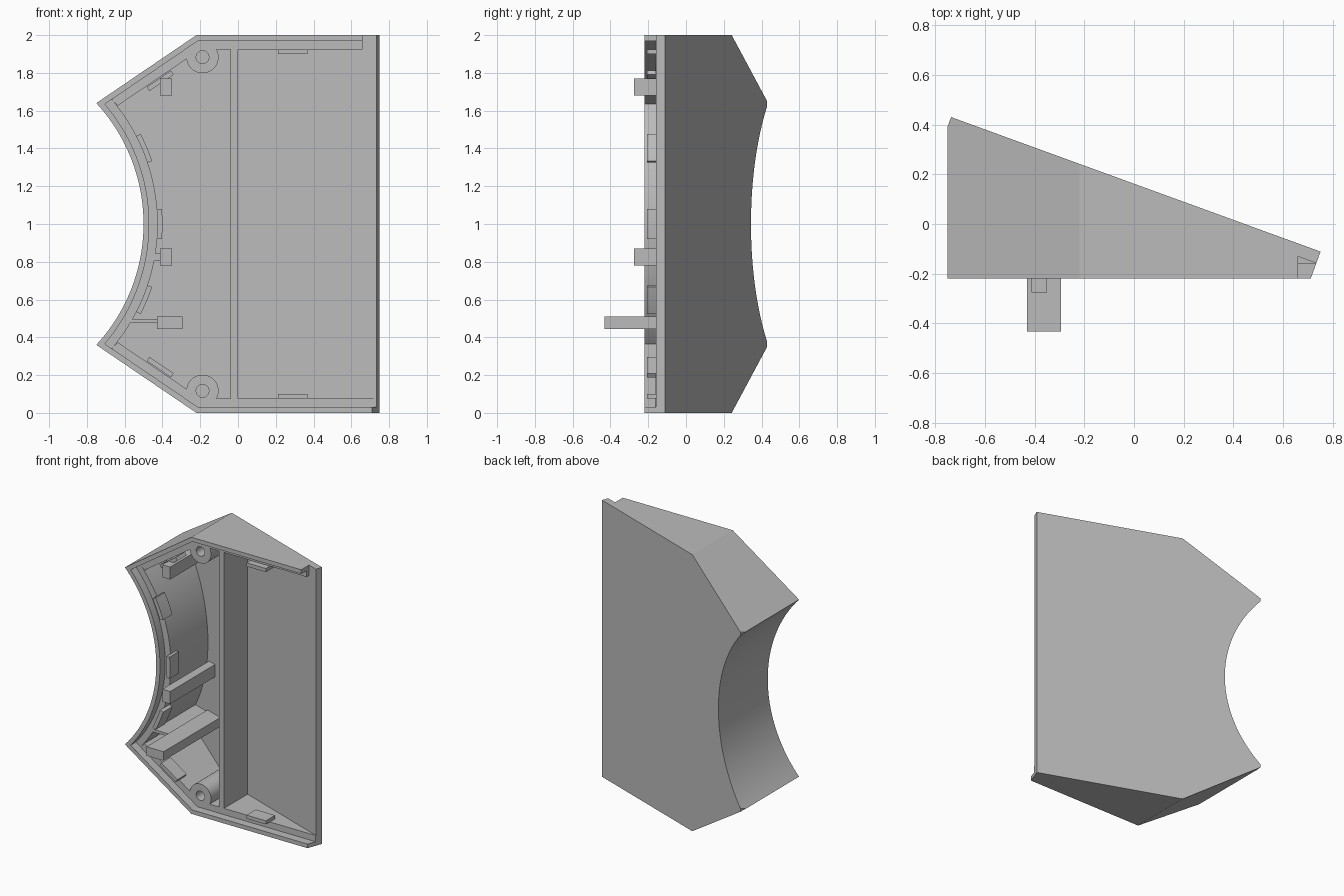
import bpy, bmesh, math
from mathutils import Vector

cube = bpy.data.objects.get("Cube")
if cube:
    bpy.data.objects.remove(cube, do_unlink=True)

grey = bpy.data.materials.new("light_grey")
grey.use_nodes = True
COLOUR = (0.5, 0.5, 0.5, 1)
grey.diffuse_color = COLOUR
grey.node_tree.nodes["Principled BSDF"].inputs["Base Color"].default_value = COLOUR

SLOPE = 0.364          # tilt of the back panel
FRONT, LEDGE = -0.22, -0.16
WALL, LIP = 0.075, 0.03
R, CX = 0.944, -1.444  # concave side arc


def back(x):
    return 0.162 - SLOPE * x


def floor(x):
    return back(x) - 0.053


def prism(name, pts, y0, y1, cuts=()):
    """Extrude an x-z outline from y0 to y1 (a number or a function of x)."""
    depth = y1 if callable(y1) else (lambda x: y1)
    bm = bmesh.new()
    a = [bm.verts.new((x, y0, z)) for x, z in pts]
    b = [bm.verts.new((x, depth(x), z)) for x, z in pts]
    bm.faces.new(a)
    bm.faces.new(b[::-1])
    n = len(pts)
    for i in range(n):
        j = (i + 1) % n
        bm.faces.new((a[j], a[i], b[i], b[j]))
    # Trim by planes and cap the openings
    for co, no in cuts:
        geom = bm.verts[:] + bm.edges[:] + bm.faces[:]
        bmesh.ops.bisect_plane(bm, geom=geom, plane_co=co, plane_no=no, clear_outer=True)
        bmesh.ops.holes_fill(bm, edges=[e for e in bm.edges if e.is_boundary], sides=0)
    bmesh.ops.recalc_face_normals(bm, faces=bm.faces)
    me = bpy.data.meshes.new(name)
    bm.to_mesh(me)
    bm.free()
    me.materials.append(grey)
    ob = bpy.data.objects.new(name, me)
    bpy.context.collection.objects.link(ob)
    return ob


def carve(ob, cutter):
    mod = ob.modifiers.new("cut", "BOOLEAN")
    mod.operation = "DIFFERENCE"
    mod.solver = "EXACT"
    mod.object = cutter
    bpy.context.view_layer.objects.active = ob
    bpy.ops.object.modifier_apply(modifier=mod.name)
    bpy.data.objects.remove(cutter, do_unlink=True)


def arc(radius, a0, a1, n):
    return [(CX + radius * math.cos(a0 + (a1 - a0) * i / n),
             1 + radius * math.sin(a0 + (a1 - a0) * i / n)) for i in range(n + 1)]


def outline(right):
    half = math.asin(0.64 / R)
    return [(-0.22, 0), (right, 0), (right, 2), (-0.22, 2)] + arc(R, half, -half, 40)


def inset(pts, d):
    out = []
    for i, p in enumerate(pts):
        p = Vector(p)
        e1 = (p - Vector(pts[i - 1])).normalized()
        e2 = (Vector(pts[(i + 1) % len(pts)]) - p).normalized()
        n1, n2 = Vector((-e1.y, e1.x)), Vector((-e2.y, e2.x))
        out.append(tuple(p + (n1 + n2) * d / (1 + n1.dot(n2))))
    return out


def rect(x0, x1, z0, z1):
    return [(x0, z0), (x1, z0), (x1, z1), (x0, z1)]


def circle(x, z, r, n=32):
    return [(x + r * math.cos(math.tau * i / n), z + r * math.sin(math.tau * i / n))
            for i in range(n)]


def bar(x, z, angle, length, width):
    u = Vector((math.cos(angle), math.sin(angle))) * length / 2
    v = Vector((-math.sin(angle), math.cos(angle))) * width / 2
    c = Vector((x, z))
    return [tuple(c + s * u + t * v) for s, t in ((-1, -1), (1, -1), (1, 1), (-1, 1))]


# Hollow shell with slanted back, stepped rim and open right end
normal = Vector((1, -SLOPE, 0)).normalized()
shell = prism("shell", outline(1.0), FRONT, back,
              [((0.75, -0.111, 0), normal), ((-0.75, 0.39, 0), -normal)])
carve(shell, prism("cavity_cutter", inset(outline(1.3), WALL), -0.5, floor))
carve(shell, prism("lip_cutter", inset(outline(1.3), LIP), -0.5, LEDGE))
carve(shell, prism("notch_cutter", rect(0.66, 1.1, 1.91, 2.1), -0.5, floor))

# Dividing wall
prism("divider", rect(-0.04, 0, 0.07, 1.93), LEDGE, lambda x: floor(x) + 0.01)

# Screw bosses
for side, z in (("lower", 0.117), ("upper", 1.883)):
    boss = prism(side + "_screw_boss", circle(-0.188, z, 0.085), LEDGE - 0.001,
                 lambda x: floor(x) + 0.01)
    carve(boss, prism("hole_cutter", circle(-0.188, z, 0.034), -0.5, 0.1))

# Support posts and the ribs joining them to the wall
for name, x0, x1, z0, z1, y in (("upper_post", -0.413, -0.35, 1.68, 1.77, -0.275),
                                ("middle_post", -0.413, -0.35, 0.78, 0.87, -0.275),
                                ("lower_post", -0.43, -0.293, 0.445, 0.51, -0.432)):
    prism(name, rect(x0, x1, z0, z1), y, lambda x: floor(x) + 0.01)
for name, x0, x1, z0, z1 in (("middle_rib", -0.46, -0.40, 0.805, 0.845),
                             ("lower_rib", -0.58, -0.42, 0.475, 0.495)):
    prism(name, rect(x0, x1, z0, z1), LEDGE, lambda x: floor(x) + 0.01)

# Snap clips around the inner wall
CLIP_FRONT, CLIP_BACK = -0.206, -0.1
for name, mid in (("lower", -0.4), ("middle", 0), ("upper", 0.4)):
    pts = (arc(R + WALL - 0.002, mid - 0.075, mid + 0.075, 6)
           + arc(R + WALL + 0.025, mid + 0.075, mid - 0.075, 6))
    prism(name + "_arc_clip", pts, CLIP_FRONT, CLIP_BACK)
slant = math.atan2(0.36, 0.53)
for side, sign in (("lower", -1), ("upper", 1)):
    prism(side + "_slant_clip", bar(-0.412, 1 + sign * 0.758, sign * slant, 0.155, 0.026),
          CLIP_FRONT, CLIP_BACK)
    prism(side + "_straight_clip", bar(0.29, 1 + sign * 0.912, 0, 0.155, 0.026),
          CLIP_FRONT, CLIP_BACK)

# Smooth the curved walls, keep the corners sharp
for ob in bpy.context.collection.objects:
    if ob.type == "MESH" and grey.name in ob.data.materials:
        bpy.ops.object.select_all(action="DESELECT")
        ob.select_set(True)
        bpy.context.view_layer.objects.active = ob
        bpy.ops.object.shade_smooth_by_angle(angle=math.radians(25))
